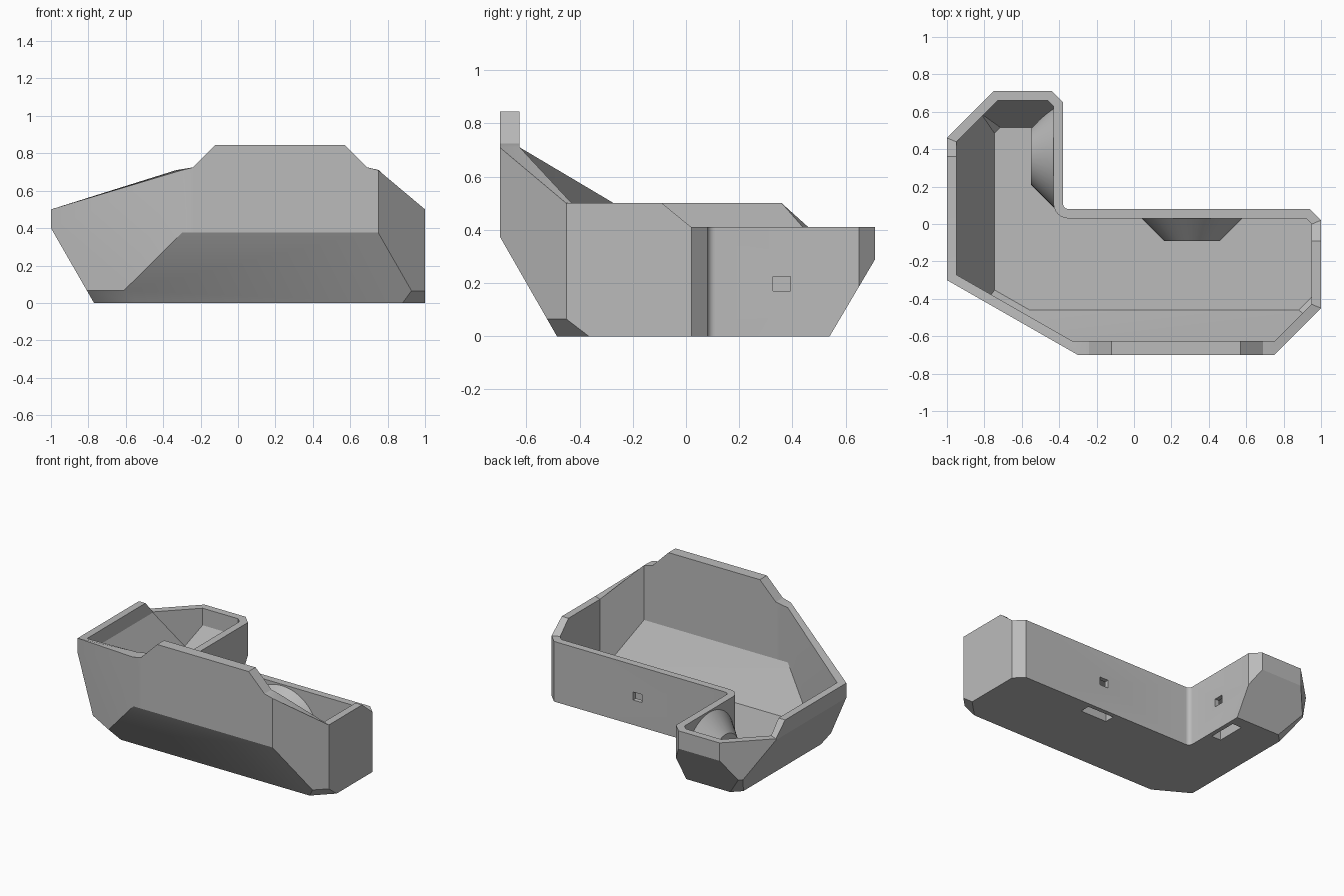
import bpy, bmesh, math
from mathutils import Vector, Matrix

cube = bpy.data.objects.get("Cube")
if cube:
    bpy.data.objects.remove(cube)

WALL, FRONT_WALL, FLOOR = 0.05, 0.075, 0.05

grey = bpy.data.materials.new("plain grey")
grey.use_nodes = True
colour = (0.5, 0.5, 0.5, 1)
grey.diffuse_color = colour
grey.node_tree.nodes["Principled BSDF"].inputs["Base Color"].default_value = colour

# Rim of the L-shaped tray: x, y and rim height, anticlockwise from the left diagonal
rim = [(-1, -.3, .5), (-.3, -.7, .71), (-.24, -.7, .725), (-.12, -.7, .845),
       (.57, -.7, .845), (.69, -.7, .725), (.75, -.7, .71), (1, -.45, .5),
       (1, -.09, .5), (1, .02, .41), (.94, .08, .41)]
for i in range(7):                                  # rounded inside corner of the L
    a = math.radians(270 - 15 * i)
    rim.append((-.35 + .03 * math.cos(a), .11 + .03 * math.sin(a), .41))
rim += [(-.38, .65, .41), (-.44, .71, .41), (-.75, .71, .41), (-1, .46, .41), (-1, .36, .5)]
outer = [Vector(p) for p in rim]

# Sloping undersides: outward normal and limit, kept where normal . point <= limit
BACK_SLOPE = (Vector((0, 1, -.59)), .54)
SLOPES = [
    (Vector((-1, 0, -.575)), .77),
    (Vector((0, -1, -.573)), .485),
    BACK_SLOPE,
    (Vector((1, -1, -1.308)), 1.365),
    (Vector((-.496, -.868, -1)), .691),
    (Vector((-.707, .707, -1)), .885),
]


def inset(points):
    """Move every edge of the outline inwards by its wall thickness."""
    lines = []
    for p, q in zip(points, points[1:] + points[:1]):
        d = (q - p).to_2d().normalized()
        n = Vector((-d.y, d.x))
        thick = FRONT_WALL if n.y > .99 and p.y < -.6 else WALL
        lines.append((n, n.dot(p.to_2d()) + thick))
    result = []
    for i, p in enumerate(points):
        (n, a), (m, b) = lines[i - 1], lines[i]
        det = n.x * m.y - n.y * m.x
        if abs(det) < .01:
            xy = p.to_2d() + n * (a - n.dot(p.to_2d()))
        else:
            xy = Vector((a * m.y - b * n.y, n.x * b - m.x * a)) / det
        result.append(Vector((xy.x, xy.y, p.z)))
    return result


def trim(bm, normal, limit):
    """Cut away everything beyond a plane and cap the cut."""
    cut = bmesh.ops.bisect_plane(
        bm, geom=bm.verts[:] + bm.edges[:] + bm.faces[:], dist=1e-5,
        plane_co=normal * limit / normal.length_squared, plane_no=normal, clear_outer=True)
    edges = [e for e in cut["geom_cut"] if isinstance(e, bmesh.types.BMEdge)]
    if edges:
        bmesh.ops.edgeloop_fill(bm, edges=edges)


def shell(points, floor, inward):
    """An open-topped tub with sloping lower sides."""
    bm = bmesh.new()
    top = [bm.verts.new(p) for p in points]
    low = [bm.verts.new((p.x, p.y, floor)) for p in points]
    bm.faces.new(low[::-1])
    for i in range(len(top)):
        bm.faces.new((low[i - 1], low[i], top[i], top[i - 1]))
    for normal, limit in SLOPES:
        trim(bm, normal, limit - inward * normal.length)
    mesh = bpy.data.meshes.new("shell")
    bm.to_mesh(mesh)
    bm.free()
    return mesh


def make_object(name, bm):
    bmesh.ops.recalc_face_normals(bm, faces=bm.faces[:])
    mesh = bpy.data.meshes.new(name)
    bm.to_mesh(mesh)
    bm.free()
    mesh.materials.append(grey)
    ob = bpy.data.objects.new(name, mesh)
    bpy.context.collection.objects.link(ob)
    return ob


# Tray: outer shell, inner shell and the rim joining them
inner = inset(outer)
bm = bmesh.new()
for points, floor, inward in ((outer, 0, 0), (inner, FLOOR, .046)):
    mesh = shell(points, floor, inward)
    bm.from_mesh(mesh)
    bpy.data.meshes.remove(mesh)
for i in range(len(outer)):
    bm.faces.new([bm.verts.new(p) for p in (outer[i - 1], outer[i], inner[i], inner[i - 1])])
bmesh.ops.remove_doubles(bm, verts=bm.verts[:], dist=1e-4)
tray = make_object("tray", bm)


def combine(tool, operation):
    """Apply a boolean to the tray and remove the helper."""
    tool.hide_render = True
    mod = tray.modifiers.new(tool.name, "BOOLEAN")
    mod.operation, mod.object, mod.solver = operation, tool, "EXACT"
    bpy.context.view_layer.objects.active = tray
    bpy.ops.object.modifier_apply(modifier=mod.name)
    bpy.data.objects.remove(tool)


def box(name, frame, low, high):
    bm = bmesh.new()
    low, high = Vector(low), Vector(high)
    bmesh.ops.create_cube(bm, size=1, matrix=frame @ Matrix.Translation((low + high) / 2)
                          @ Matrix.Diagonal((*(high - low), 1)))
    return make_object(name, bm)


# Tapered round pockets on the two back walls, each open below and through the wall
for place, turn in (((.31, .08, 0), 0), ((-.38, .36, 0), -90)):
    frame = Matrix.Translation(place) @ Matrix.Rotation(math.radians(turn), 4, "Z")
    bm = bmesh.new()
    bmesh.ops.create_cone(bm, cap_ends=True, segments=48, radius1=.28, radius2=.15, depth=.13,
                          matrix=frame @ Matrix.Translation((0, -.105, .13))
                          @ Matrix.Rotation(math.radians(90), 4, "X"))
    trim(bm, Vector((0, 0, -1)), -.02)
    normal, limit = BACK_SLOPE
    trim(bm, normal, limit - .025)
    combine(make_object("pocket_housing", bm), "UNION")
    combine(box("pocket_opening", frame, (-.1, -.1, -.1), (.1, -.03, .24)), "DIFFERENCE")
    combine(box("wall_hole", frame, (-.033, -.08, .17), (.033, .1, .225)), "DIFFERENCE")

# Smooth only the shallow edges
bpy.ops.object.select_all(action="DESELECT")
tray.select_set(True)
bpy.context.view_layer.objects.active = tray
bpy.ops.object.shade_smooth_by_angle(angle=math.radians(29.8))
